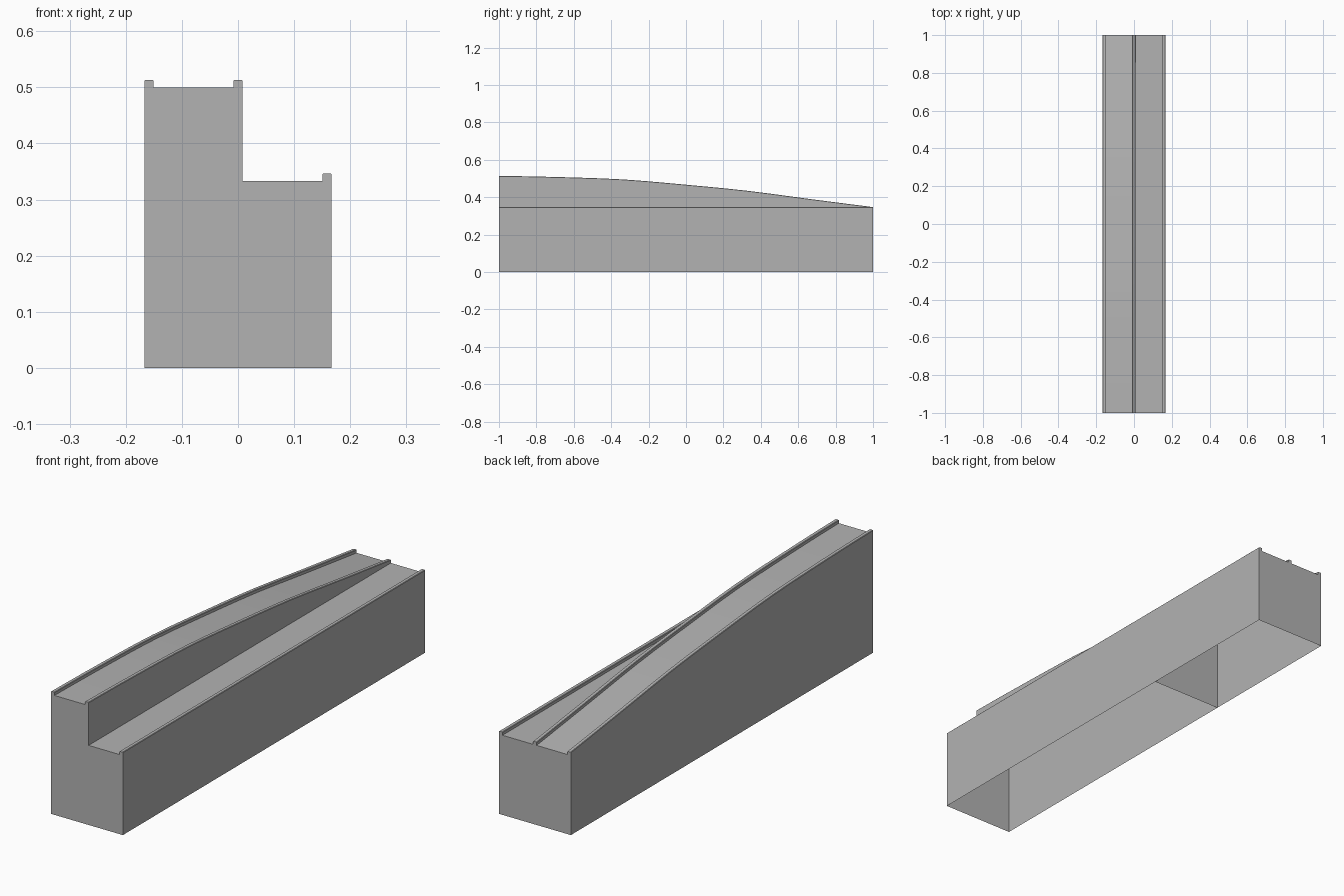
import bpy, bmesh

if "Cube" in bpy.data.objects:
    bpy.data.objects.remove(bpy.data.objects["Cube"])

W, LOW, HIGH = 0.1667, 0.3333, 0.5     # half width, low deck, high deck
CURB_H, CURB_W, BEV = 0.0135, 0.0165, 0.002

# Key heights of the sloping lane, evenly spaced along the length
KEYS = [HIGH, 0.4935, 0.481, 0.453, 0.420, 0.376, LOW]
STEPS = 3


def slope():
    """Smooth (Catmull-Rom) curve through the key heights as (y, z) stations."""
    p = [KEYS[0]] + KEYS + [2 * KEYS[-1] - KEYS[-2]]
    n = len(KEYS) - 1
    out = []
    for i in range(n):
        a, b, c, d = p[i:i + 4]
        for s in range(STEPS):
            t = s / STEPS
            z = 0.5 * (2 * b + (c - a) * t + (2 * a - 5 * b + 4 * c - d) * t ** 2
                       + (3 * b - a - 3 * c + d) * t ** 3)
            out.append((-1 + 2 * (i + t) / n, z))
    return out + [(1, KEYS[-1])]


def curb(x0, x1, z):
    """Top of a curb with small chamfers."""
    top = z + CURB_H
    return [(x0, top - BEV), (x0 + BEV, top), (x1 - BEV, top), (x1, top - BEV)]


def section(h):
    """Cross-section of both lanes, left to right, open at the bottom."""
    c = CURB_W / 2
    return ([(-W, 0)] + curb(-W, -W + CURB_W, h) + [(-W + CURB_W, h), (-c, h)]
            + curb(-c, c, h) + [(c, LOW), (W - CURB_W, LOW)]
            + curb(W - CURB_W, W, LOW) + [(W, 0)])


grey = bpy.data.materials.new("dark_grey")
grey.diffuse_color = (0.45, 0.45, 0.45, 1)
grey.use_nodes = True
grey.node_tree.nodes["Principled BSDF"].inputs["Base Color"].default_value = grey.diffuse_color


def finish(bm, name, recalc=False):
    if recalc:
        bmesh.ops.recalc_face_normals(bm, faces=bm.faces[:])
    mesh = bpy.data.meshes.new(name)
    bm.to_mesh(mesh)
    bm.free()
    mesh.materials.append(grey)
    obj = bpy.data.objects.new(name, mesh)
    bpy.context.collection.objects.link(obj)
    return obj


# Track block: hollow shell lofted along y, with end walls and no floor
bm = bmesh.new()
rings = [[bm.verts.new((x, y, z)) for x, z in section(h)] for y, h in slope()]
for a, b in zip(rings, rings[1:]):
    for i in range(len(a) - 1):
        bm.faces.new((a[i], a[i + 1], b[i + 1], b[i]))
bm.faces.new(rings[0])
bm.faces.new(rings[-1])
track = finish(bm, "two_lane_track_block", True)

bpy.ops.object.select_all(action='DESELECT')
track.select_set(True)
bpy.context.view_layer.objects.active = track
bpy.ops.object.shade_smooth_by_angle(angle=0.52)

# Inner partition wall, seen through the open underside, facing the back
bm = bmesh.new()
bm.faces.new([bm.verts.new((x, 0.335, z)) for x, z in
              ((-W, 0), (-W, LOW), (W, LOW), (W, 0))])
finish(bm, "inner_partition")
